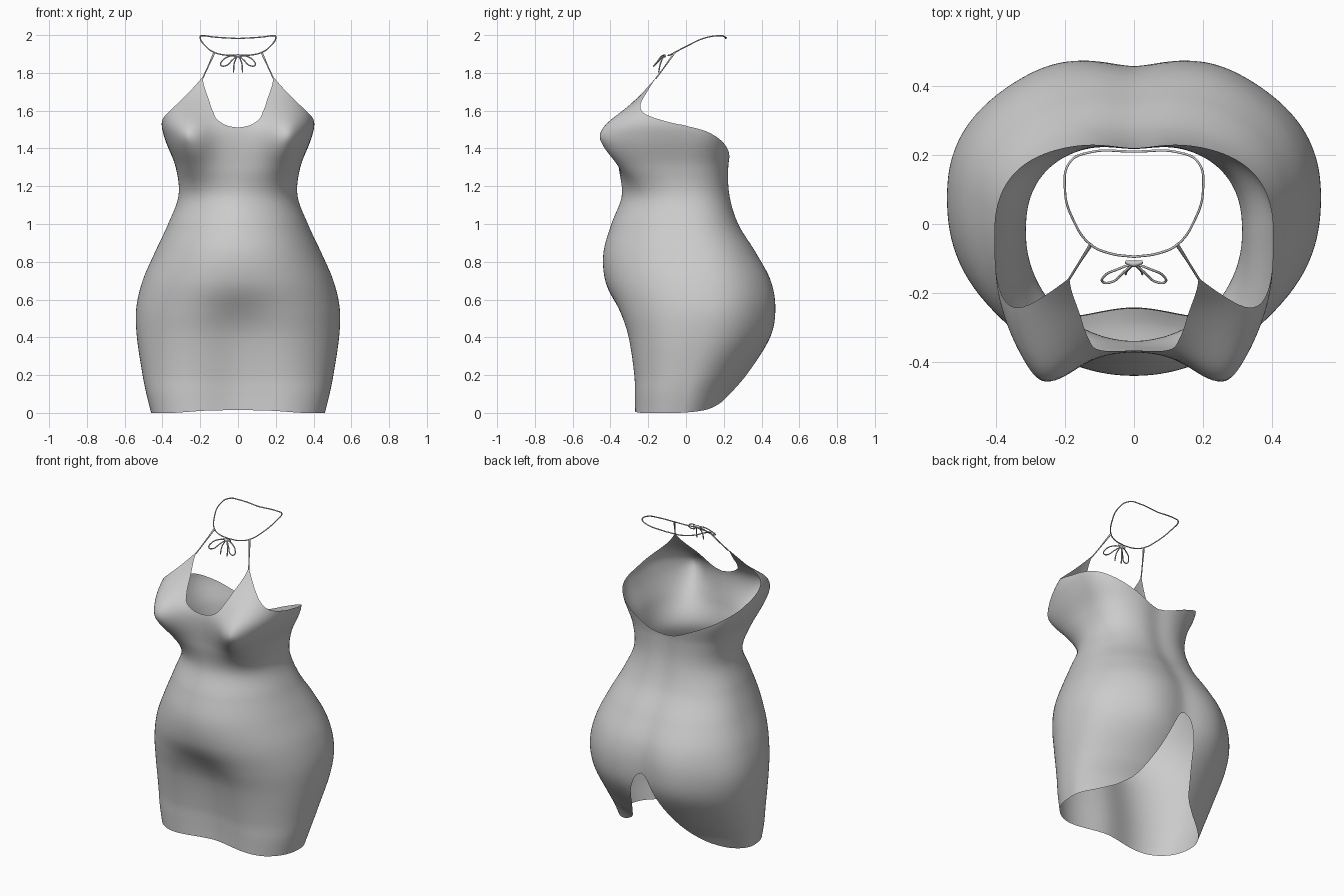
import bpy, bmesh
from math import sin, cos, radians, exp

cube = bpy.data.objects.get("Cube")
if cube:
    bpy.data.objects.remove(cube, do_unlink=True)

# One plain grey cloth colour
cloth = bpy.data.materials.new("grey_cloth")
cloth.use_nodes = True
GREY = (0.6, 0.6, 0.6, 1)
cloth.diffuse_color = GREY
for node in cloth.node_tree.nodes:
    if node.type == 'BSDF_PRINCIPLED':
        node.inputs["Base Color"].default_value = GREY


def smooth_lookup(rows, t, col=1):
    """Smooth cubic interpolation of one column of a small table."""
    last = len(rows) - 1
    t = min(max(t, rows[0][0]), rows[last][0])
    k = 0
    while k < last - 1 and t > rows[k + 1][0]:
        k += 1

    def tangent(i):
        a, b = rows[max(i - 1, 0)], rows[min(i + 1, last)]
        return (b[col] - a[col]) / (b[0] - a[0])

    h = rows[k + 1][0] - rows[k][0]
    u = (t - rows[k][0]) / h
    p, q = rows[k][col], rows[k + 1][col]
    m, n = tangent(k) * h, tangent(k + 1) * h
    return (p + u * m + u * u * (3 * (q - p) - 2 * m - n)
            + u ** 3 * (2 * (p - q) + m + n))


def bell(d, width):
    return exp(-(d / width) ** 2 / 2)


# Body sections: height, half width, front y, back y, widest y, front and back squareness
SECTIONS = [
    (0, .46, -.307, .21, -.02, 2.5, 2),
    (.1, .485, -.307, .26, 0, 2.5, 2),
    (.2, .505, -.312, .33, .02, 2.4, 2.05),
    (.4, .535, -.345, .445, .06, 2.3, 2.25),
    (.55, .539, -.39, .47, .08, 2.2, 2.3),
    (.7, .505, -.432, .45, .07, 2.1, 2.3),
    (.85, .44, -.437, .375, .05, 2.05, 2.3),
    (1, .37, -.395, .285, .01, 2, 2.3),
    (1.15, .315, -.34, .24, -.02, 1.9, 2.4),
    (1.3, .33, -.355, .232, -.02, 2.25, 2.5),
    (1.45, .387, -.37, .25, 0, 2.7, 2.5),
    (1.53, .404, -.36, .24, -.02, 3, 2.3),
    (1.6, .385, -.317, .15, -.07, 3, 2.3),
    (1.7, .315, -.23, .1, -.1, 3, 2.3),
    (1.78, .257, -.165, .1, -.1, 3, 2.3),
]
# Edge heights by angle from the front centre
PEAK = 40.4
NECKLINE = [(0, 1.51), (8.5, 1.522), (16, 1.557), (19.5, 1.6), (26, 1.67), (PEAK, 1.78)]
ARM_EDGE = [(PEAK, 1.78), (46.5, 1.7), (53, 1.635), (61, 1.59), (75, 1.553), (90, 1.525),
            (115, 1.49), (133, 1.445), (152, 1.385), (167, 1.34), (180, 1.325)]
HEM = [(0, .015), (20, .012), (45, 0), (85, 0), (120, .015), (136, .04), (146, .07),
       (157, .135), (166, .27), (172, .42), (176, .5), (180, .525)]


def body_point(angle, z):
    w, front, back, mid, n_front, n_back = (smooth_lookup(SECTIONS, z, c)
                                            for c in range(1, 7))
    s, c = sin(radians(angle)), cos(radians(angle))
    n = n_front if c > 0 else n_back
    r = (abs(s) ** n + abs(c) ** n) ** (-1 / n)
    x = 0 if angle in (0, 180) else w * s * r
    if c > 0:
        y = mid + (front - mid) * c * r
        # Bust with a small tip
        spread = .105 if z > 1.44 else .13
        bust = .155 * bell(x - .285, .092) * bell(z - 1.44, spread)
        tip = .008 * bell(x - .28, .025) * bell(z - 1.46, .025)
        y -= (bust + tip) * c ** .5
        # Hollow between the thighs, below the belly
        y += .065 * bell(x, .14) / (1 + exp((z - .57) / .05))
    else:
        y = mid - (back - mid) * c * r
        # Rounded seat and spine hollow
        y -= .02 * bell(x - .24, .1) * bell(z - .52, .2) * c
        y += .014 * bell(x, .06) * c
    return x, y, z


def finish(obj, mirrored=True):
    bpy.context.view_layer.objects.active = obj
    for o in bpy.context.selected_objects:
        o.select_set(False)
    obj.select_set(True)
    if obj.type == 'CURVE':
        bpy.ops.object.convert(target='MESH')
        obj = bpy.context.object
    if not obj.data.materials:
        obj.data.materials.append(cloth)
    if mirrored:
        mod = obj.modifiers.new("mirror", 'MIRROR')
        mod.use_clip = True
        mod.merge_threshold = .0005
    bpy.ops.object.shade_smooth_by_angle(angle=radians(60))


# Dress: half a lofted shell, mirrored
angles = [PEAK * i / 36 for i in range(36)]
angles += [PEAK + (180 - PEAK) * i / 90 for i in range(91)]
ROWS = 100
bm = bmesh.new()
columns = []
for i, a in enumerate(angles):
    low = max(0, smooth_lookup(HEM, a))
    high = smooth_lookup(NECKLINE if i < 36 else ARM_EDGE, a)
    columns.append([bm.verts.new(body_point(a, low + (high - low) * j / ROWS))
                    for j in range(ROWS + 1)])
for left, right in zip(columns, columns[1:]):
    for j in range(ROWS):
        bm.faces.new((left[j], right[j], right[j + 1], left[j + 1]))
mesh = bpy.data.meshes.new("dress")
bm.to_mesh(mesh)
bm.free()
dress = bpy.data.objects.new("dress", mesh)
bpy.context.collection.objects.link(dress)
finish(dress)


def cord(name, points, radius, mirrored=True):
    """Round cord through a few points; a fourth value scales the thickness."""
    data = bpy.data.curves.new(name, 'CURVE')
    data.dimensions = '3D'
    data.bevel_depth = radius
    data.bevel_resolution = 2
    data.resolution_u = 8
    data.use_fill_caps = True
    spline = data.splines.new('BEZIER')
    spline.bezier_points.add(len(points) - 1)
    for bp, p in zip(spline.bezier_points, points):
        bp.co = p[:3]
        bp.radius = p[3] if len(p) > 3 else 1
        bp.handle_left_type = bp.handle_right_type = 'AUTO'
    obj = bpy.data.objects.new(name, data)
    bpy.context.collection.objects.link(obj)
    finish(obj, mirrored)


# Neck loop, shoulder straps and bow
cord("neck_loop", [(0, -.095, 1.893), (.07, -.085, 1.895), (.125, -.06, 1.908),
                   (.175, .01, 1.945), (.2, .1, 1.985), (.185, .18, 1.997),
                   (.13, .207, 1.99), (0, .21, 1.982)], .0035)
cord("shoulder_strap", [(.188, -.16, 1.77), (.16, -.115, 1.83),
                        (.125, -.06, 1.908, 1.6)], .0035)
cord("bow_loop", [(.005, -.115, 1.893), (.045, -.13, 1.888), (.085, -.15, 1.862),
                  (.09, -.168, 1.84), (.065, -.168, 1.838), (.03, -.14, 1.868),
                  (.005, -.118, 1.89)], .0035)
cord("bow_tail", [(.004, -.118, 1.89), (.02, -.135, 1.85), (.024, -.145, 1.803)], .0035)
cord("bow_knot", [(-.025, -.11, 1.892, .6), (0, -.115, 1.89, 1.2),
                  (.025, -.11, 1.892, .6)], .008, False)
